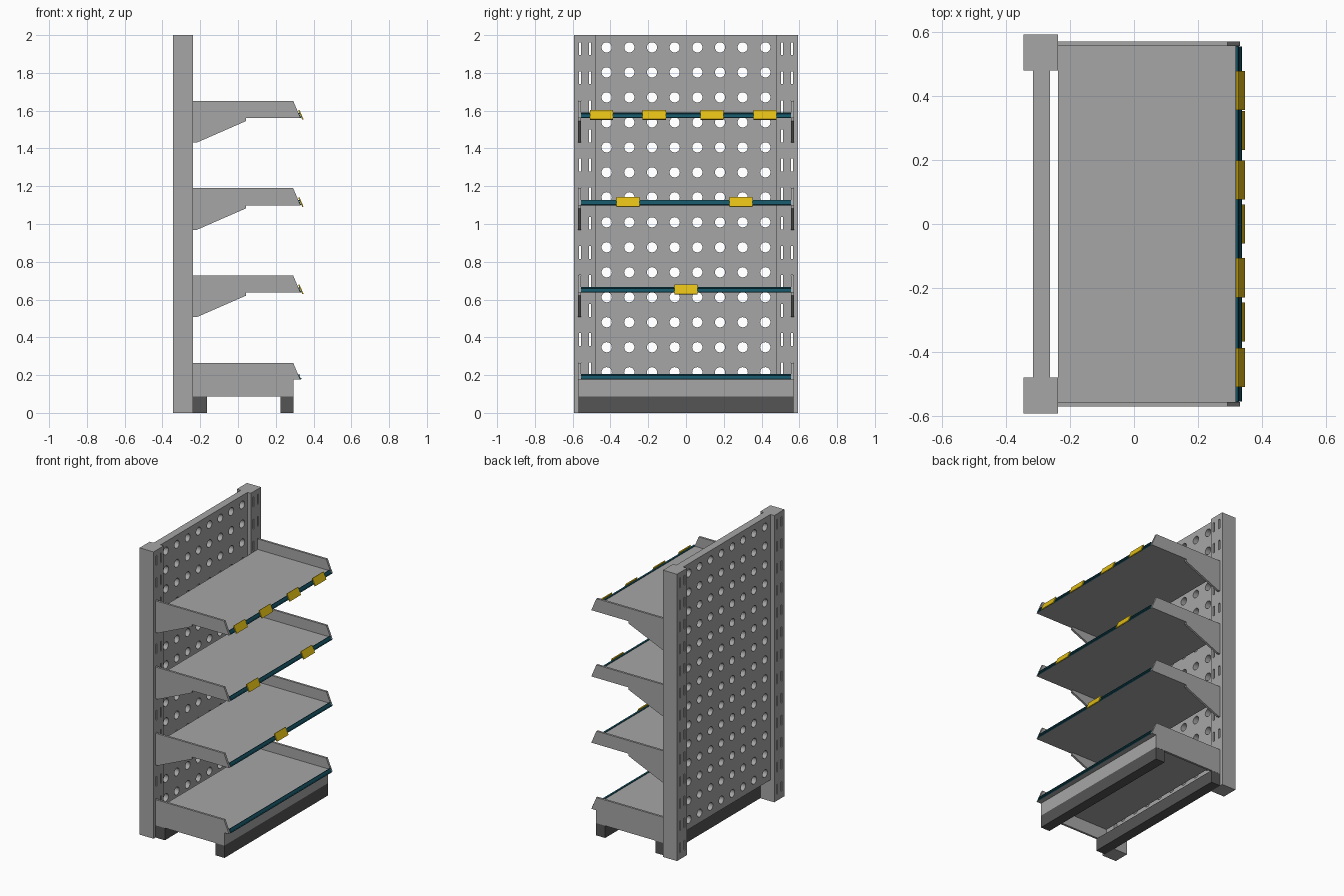
import bpy, bmesh, math
from mathutils import Matrix, Vector

if "Cube" in bpy.data.objects:
    bpy.data.objects.remove(bpy.data.objects["Cube"])


def material(name, rgb):
    m = bpy.data.materials.new(name)
    m.diffuse_color = (*rgb, 1)
    m.use_nodes = True
    m.node_tree.nodes["Principled BSDF"].inputs["Base Color"].default_value = m.diffuse_color
    return m


GREY = material("grey steel", (0.38, 0.38, 0.38))
DARK = material("dark grey plinth", (0.09, 0.09, 0.09))
TEAL = material("deep teal", (0.008, 0.09, 0.13))
YELLOW = material("label yellow", (0.75, 0.50, 0.008))


def add_object(name, mesh, mat):
    mesh.materials.clear()
    mesh.materials.append(mat)
    ob = bpy.data.objects.new(name, mesh)
    bpy.context.collection.objects.link(ob)
    return ob


def prism(name, profile, y0, y1, mat):
    """Side profile in x,z swept from y0 to y1."""
    bm = bmesh.new()
    face = bm.faces.new([bm.verts.new((x, y0, z)) for x, z in profile])
    ext = bmesh.ops.extrude_face_region(bm, geom=[face])
    bmesh.ops.translate(bm, vec=(0, y1 - y0, 0),
                        verts=[g for g in ext["geom"] if isinstance(g, bmesh.types.BMVert)])
    bmesh.ops.recalc_face_normals(bm, faces=bm.faces)
    me = bpy.data.meshes.new(name)
    bm.to_mesh(me)
    bm.free()
    return add_object(name, me, mat)


def rect(a0, a1, b0, b1):
    return [(a0, b0), (a1, b0), (a1, b1), (a0, b1)]


def pierced_plate(name, loops, x0, x1, mat):
    """Filled y,z outline with holes, thick from x0 to x1."""
    cu = bpy.data.curves.new(name, 'CURVE')
    cu.dimensions = '2D'
    cu.fill_mode = 'BOTH'
    cu.extrude = (x1 - x0) / 2
    for loop in loops:
        sp = cu.splines.new('POLY')
        sp.points.add(len(loop) - 1)
        for p, (u, v) in zip(sp.points, loop):
            p.co = (u, v, 0, 1)
        sp.use_cyclic_u = True
    tmp = bpy.data.objects.new(name + "_curve", cu)
    bpy.context.collection.objects.link(tmp)
    bpy.context.view_layer.update()
    dg = bpy.context.evaluated_depsgraph_get()
    me = bpy.data.meshes.new_from_object(tmp.evaluated_get(dg))
    bpy.data.objects.remove(tmp)
    # local x,y,z become world y,z,x
    me.transform(Matrix(((0, 0, 1, (x0 + x1) / 2), (1, 0, 0, 0),
                         (0, 1, 0, 0), (0, 0, 0, 1))))
    bm = bmesh.new()
    bm.from_mesh(me)
    bmesh.ops.remove_doubles(bm, verts=bm.verts, dist=1e-5)
    bmesh.ops.recalc_face_normals(bm, faces=bm.faces)
    for f in bm.faces:
        f.smooth = False
    bm.to_mesh(me)
    bm.free()
    me.name = name
    return add_object(name, me, mat)


# Slotted posts
for side, label in ((-1, "front"), (1, "back")):
    ya, yb = sorted((side * 0.48, side * 0.592))
    loops = [rect(ya, yb, 0, 2)]
    for i in range(13):
        z = 1.928 - i * 0.154
        for y in (0.508, 0.561):
            loops.append(rect(side * y - 0.006, side * y + 0.006, z - 0.034, z + 0.034))
    pierced_plate(label + "_post", loops, -0.345, -0.237, GREY)

# Perforated back panel
loops = [rect(-0.48, 0.48, 0.148, 2)]
for row in range(14):
    for col in range(8):
        cy, cz = -0.42 + col * 0.12, 1.935 - row * 0.1323
        loops.append([(cy + 0.027 * math.cos(a * math.tau / 20),
                       cz + 0.027 * math.sin(a * math.tau / 20)) for a in range(20)])
pierced_plate("back_panel", loops, -0.315, -0.262, GREY)

# Directions of the slanted shelf front
DOWN = Vector((0.4, -0.917))
OUT = Vector((0.917, 0.4))


def slanted(c, pts):
    return [tuple(Vector(c) + DOWN * a + OUT * b) for a, b in pts]


def fittings(name, z, labels):
    """Floor, label rail and price labels of a shelf whose underside is at z."""
    prism(name + "_floor", [(-0.237, z), (0.329, z), (0.321, z + 0.018), (-0.237, z + 0.018)],
          -0.558, 0.558, GREY)
    c = (0.326, z + 0.014)
    prism(name + "_label_rail", slanted(c, [(-0.014, -0.003), (0.014, -0.003), (0.014, 0.006),
                                            (0.008, 0.006), (0.008, 0.002), (-0.008, 0.002),
                                            (-0.008, 0.006), (-0.014, 0.006)]),
          -0.555, 0.555, TEAL)
    for i, y in enumerate(labels):
        prism(f"{name}_label_{i + 1}",
              slanted(c, [(-0.027, 0.004), (0.027, 0.004), (0.027, 0.011), (-0.027, 0.011)]),
              y - 0.061, y + 0.061, YELLOW)


def end_plates(name, profile):
    for label, y0, y1 in (("front", -0.571, -0.556), ("back", 0.556, 0.571)):
        prism(f"{name}_{label}_bracket", profile, y0, y1, GREY)


# Three upper shelves
for name, z, labels in (("lower_shelf", 0.637, [0]),
                        ("middle_shelf", 1.099, [-0.307, 0.292]),
                        ("upper_shelf", 1.561, [-0.448, -0.168, 0.138, 0.418])):
    fittings(name, z, labels)
    end_plates(name, [(-0.237, z + 0.091), (0.292, z + 0.091), (0.331, z), (0.043, z),
                      (0.043, z - 0.016), (-0.218, z - 0.13), (-0.237, z - 0.13)])

# Base shelf with skirt and plinth beams
fittings("base_shelf", 0.176, [])
end_plates("base", [(-0.237, 0.265), (0.292, 0.265), (0.33, 0.176), (0.295, 0.176),
                    (0.295, 0.086), (-0.237, 0.086)])
prism("base_skirt", rect(0.28, 0.295, 0.086, 0.178), -0.57, 0.57, GREY)
prism("front_plinth", rect(0.225, 0.295, 0, 0.086), -0.57, 0.57, DARK)
prism("rear_plinth", rect(-0.237, -0.165, 0, 0.086), -0.57, 0.57, DARK)
